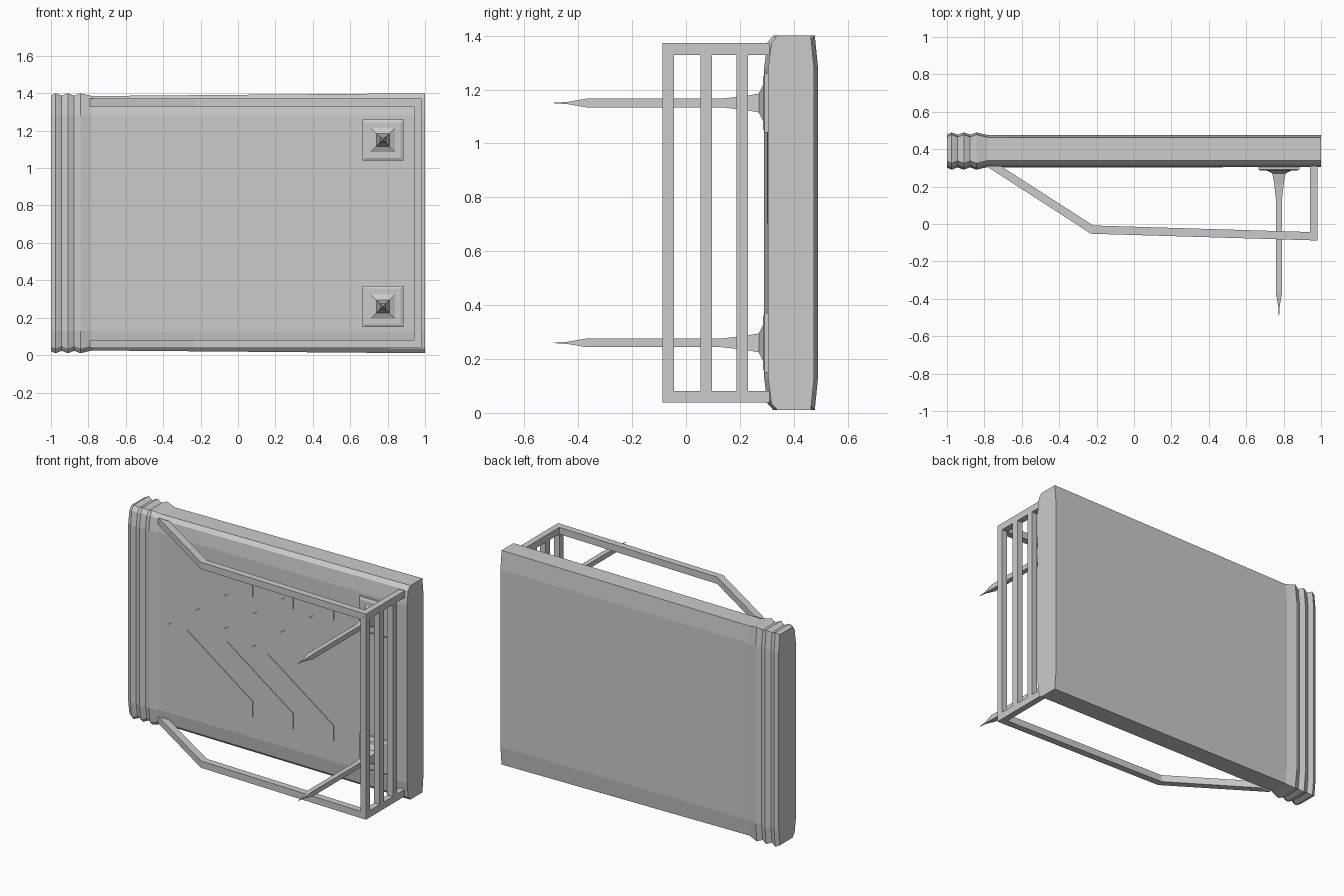
import bpy, bmesh
from mathutils import Vector

if "Cube" in bpy.data.objects:
    bpy.data.objects.remove(bpy.data.objects["Cube"])

CZ = 0.705  # mirror height of the whole model


def make(name, verts, faces):
    me = bpy.data.meshes.new(name)
    me.from_pydata([tuple(v) for v in verts], [], faces)
    bm = bmesh.new()
    bm.from_mesh(me)
    bmesh.ops.recalc_face_normals(bm, faces=bm.faces)
    bm.to_mesh(me)
    bm.free()
    ob = bpy.data.objects.new(name, me)
    bpy.context.collection.objects.link(ob)
    return ob


def loft(name, rings):
    n = len(rings[0])
    verts = [v for r in rings for v in r]
    faces = [tuple(range(n)), tuple(range(len(verts) - n, len(verts)))]
    for i in range(len(rings) - 1):
        for j in range(n):
            k = (j + 1) % n
            faces.append((i*n + j, i*n + k, (i+1)*n + k, (i+1)*n + j))
    return make(name, verts, faces)


def box(name, x0, x1, y0, y1, z0, z1):
    rect = [(x0, y0), (x1, y0), (x1, y1), (x0, y1)]
    return loft(name, [[(x, y, z) for x, y in rect] for z in (z0, z1)])


def section(x, o, hz):
    """Chamfered slab cross-section grown outward by o."""
    f, b, h = 0.305 - o, 0.475 + o, hz
    up = [(f, 0.575), (f + 0.012, h - 0.025), (f + 0.035, h),
          (b - 0.012, h), (b, 0.575)]
    pts = up + [(y, -z) for y, z in reversed(up)]
    return [(x, y, CZ + z) for y, z in pts]


# padded slab
loft("shield_slab", [section(-0.78, 0, 0.68), section(1.0, 0, 0.695)])

# ribbed bellows at the left end
ribs = [(-1.0, 0.003, 0.684), (-0.975, 0.015, 0.695), (-0.943, 0.002, 0.682),
        (-0.91, 0.015, 0.695), (-0.876, 0.002, 0.682), (-0.843, 0.015, 0.695),
        (-0.78, 0, 0.68)]
loft("ribbed_end", [section(*r) for r in ribs])

# bent side rails, top and bottom
outer = [(-0.79, 0.31), (-0.23, -0.052), (0.98, -0.088), (0.98, 0.31)]
inner = [(-0.712, 0.31), (-0.218, -0.008), (0.94, -0.043), (0.94, 0.31)]
for label, z0, z1 in (("upper", 1.328, 1.372), ("lower", 0.038, 0.082)):
    rings = [[(*o, z0), (*i, z0), (*i, z1), (*o, z1)]
             for o, i in zip(outer, inner)]
    loft(label + "_rail", rings)

# upright guard bars
for i, (y0, y1) in enumerate([(-0.088, -0.045), (0.053, 0.096), (0.188, 0.23)]):
    box(f"guard_bar_{i}", 0.94, 0.98, y0, y1, 0.06, 1.35)

# square stepped spikes
profile = [(0.31, 0.11), (0.292, 0.11), (0.285, 0.095), (0.285, 0.065),
           (0.27, 0.035), (0.22, 0.026), (0.13, 0.016), (-0.37, 0.016),
           (-0.44, 0.004), (-0.49, 0.001)]
for label, z in (("upper", 1.15), ("lower", 0.26)):
    loft(label + "_spike", [[(0.775 + sx*r, y, z + sz*r) for sx, sz in
                             ((-1, -1), (1, -1), (1, 1), (-1, 1))]
                            for y, r in profile])

# raised chevron strips on the front
for i in range(3):
    s = i * 0.29
    def ring(dx, z):
        x, w = dx + s, 0.1 / 2
        return z
    cols = []
    for x_in, x_out, zi, zo in ((-0.105, -0.105, 0.365, 0.265),
                                (-0.58, -0.71, CZ, CZ),
                                (-0.105, -0.105, 1.045, 1.145)):
        cols.append([(x_in + s, 0.301, zi), (x_out + s, 0.301, zo),
                     (x_out + s, 0.31, zo), (x_in + s, 0.31, zi)])
    loft(f"chevron_{i}", cols)
